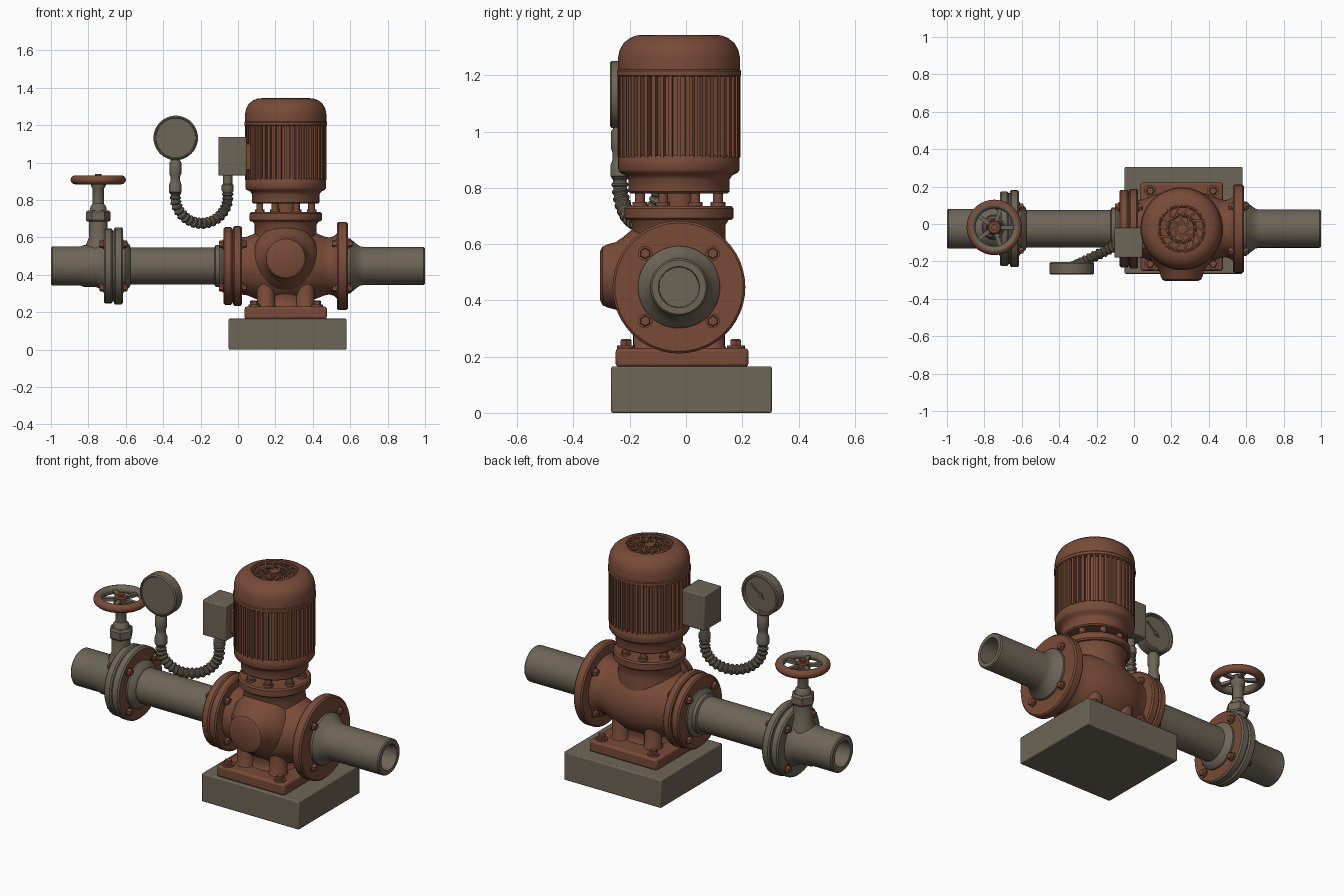
import bpy, bmesh, math
from math import sin, cos, pi, radians
from mathutils import Vector, Matrix

old = bpy.data.objects.get("Cube")
if old:
    bpy.data.objects.remove(old, do_unlink=True)


def material(name, rgb):
    m = bpy.data.materials.new(name)
    m.use_nodes = True
    m.diffuse_color = (*rgb, 1)
    m.node_tree.nodes["Principled BSDF"].inputs["Base Color"].default_value = (*rgb, 1)
    return m


RUST = material("rust_red_paint", (0.19, 0.07, 0.04))
GREY = material("warm_grey_metal", (0.155, 0.13, 0.095))

X, Y, Z = Vector((1, 0, 0)), Vector((0, 1, 0)), Vector((0, 0, 1))
CX, CY, PZ = 0.255, -0.025, 0.447      # motor axis and pipe height
PIPE = Vector((0, CY, PZ))
MOTOR = Vector((CX, CY, 0))
made = []


def finish(name, bm, *mats):
    bmesh.ops.recalc_face_normals(bm, faces=bm.faces[:])
    me = bpy.data.meshes.new(name)
    bm.to_mesh(me)
    bm.free()
    for m in mats:
        me.materials.append(m)
    ob = bpy.data.objects.new(name, me)
    bpy.context.collection.objects.link(ob)
    made.append(ob)
    return ob


def skin(bm, rings, close=False):
    # Bridge successive vertex rings and cap both ends
    for a, b in zip(rings, rings[1:] + ([rings[0]] if close else [])):
        n = len(a)
        for i in range(n):
            j = (i + 1) % n
            bm.faces.new((a[i], a[j], b[j], b[i]))
    if not close:
        bm.faces.new(rings[0])
        bm.faces.new(rings[-1])


def lathe(name, profile, mat, origin=MOTOR, axis=Z, seg=48, close=False, turn=0.0):
    # Profile holds (distance along axis, radius)
    bm = bmesh.new()
    rot = Vector((0, 0, 1)).rotation_difference(axis).to_matrix()
    rings = [[bm.verts.new(origin + rot @ Vector((r * cos(2 * pi * i / seg + turn),
                                                 r * sin(2 * pi * i / seg + turn), t)))
              for i in range(seg)] for t, r in profile]
    skin(bm, rings, close)
    return finish(name, bm, mat)


def disc(name, a, b, r, mat, origin=MOTOR, axis=Z, c=0.008, seg=48):
    return lathe(name, [(a, r - c), (a + c, r), (b - c, r), (b, r - c)], mat, origin, axis, seg)


def box(name, lo, hi, mat, bevel=0.008):
    bm = bmesh.new()
    lo, hi = Vector(lo), Vector(hi)
    bmesh.ops.create_cube(bm, size=1, matrix=Matrix.Translation((lo + hi) / 2)
                          @ Matrix.Diagonal((*(hi - lo), 1)))
    ob = finish(name, bm, mat)
    mod = ob.modifiers.new("soft_edges", "BEVEL")
    mod.width, mod.segments = bevel, 2
    return ob


def bars(name, count, r0, r1, width, z0, z1, mat, origin=MOTOR, slant=0.0):
    # Radial bars repeated round a vertical axis
    bm = bmesh.new()
    for i in range(count):
        mtx = (Matrix.Translation(origin) @ Matrix.Rotation(2 * pi * i / count, 4, 'Z')
               @ Matrix.Translation(((r0 + r1) / 2, 0, (z0 + z1) / 2))
               @ Matrix.Rotation(slant, 4, 'Z') @ Matrix.Diagonal((r1 - r0, width, z1 - z0, 1)))
        bmesh.ops.create_cube(bm, size=1, matrix=mtx)
    return finish(name, bm, mat)


def torus(name, major, minor, z, mat, origin, sides=12):
    prof = [(z + minor * sin(2 * pi * k / sides), major + minor * cos(2 * pi * k / sides))
            for k in range(sides)]
    return lathe(name, prof, mat, origin, close=True)


def flange_bolts(name, a, b, radius):
    # Four through bolts with a hex head and washer on each side
    for k in range(4):
        ang = pi / 4 + k * pi / 2
        o = PIPE + Vector((0, cos(ang), sin(ang))) * radius
        lathe(f"{name}_washer_{k}", [(a - .006, .026), (b + .006, .026)], RUST, o, X, 16)
        lathe(f"{name}_hex_{k}", [(a - .024, .017), (a - .02, .02), (b + .02, .02),
                                  (b + .024, .017)], RUST, o, X, 6)


# Plinth and foot plate
box("plinth", (-.05, -.266, 0), (.58, .305, .165), GREY, .006)
box("foot_plate", (.035, -.25, .163), (.475, .222, .23), RUST, .012)
for sx in (-1, 1):
    for sy in (-1, 1):
        o = Vector((CX + sx * .168, -.018 + sy * .195, 0))
        lathe("foot_bolt_washer", [(.225, .032), (.24, .032)], RUST, o, seg=20)
        lathe("foot_bolt", [(.235, .022), (.258, .022), (.262, .018)], RUST, o, seg=6)
        lathe("pedestal_column", [(.22, .058), (.24, .048), (.4, .048)], RUST,
              MOTOR + Vector((sx * .105, sy * .115, 0)), seg=24)
lathe("pedestal", [(.22, .15), (.235, .135), (.27, .128), (.34, .15)], RUST)

# Pump casing: horizontal barrel, vertical neck and front boss
lathe("pump_barrel", [(0, .165), (.02, .153), (.05, .157), (.09, .174), (.14, .19), (.2, .2),
                      (.255, .203), (.31, .2), (.37, .19), (.42, .174), (.46, .158), (.49, .152),
                      (.515, .16), (.54, .185)], RUST, PIPE, X)
lathe("pump_neck", [(.29, .12), (.32, .155), (.37, .172), (.56, .172), (.62, .166), (.67, .166),
                    (.69, .18)], RUST)
lathe("front_boss", [(0, .18), (.13, .18), (.17, .162), (.2, .137), (.225, .12), (.255, .112),
                     (.272, .104), (.28, .088)], RUST, Vector((CX, CY, .487)), -Y)

# Neck flange, coupling posts and shaft
disc("neck_flange", .685, .735, .194, RUST)
lathe("drive_shaft", [(.72, .055), (.8, .055)], RUST, seg=24)
for k in range(8):
    ang = pi / 8 + k * pi / 4
    o = MOTOR + Vector((cos(ang), sin(ang), 0)) * .15
    lathe(f"coupling_post_{k}", [(.72, .026), (.75, .026), (.75, .018), (.79, .018)], RUST, o, seg=12)

# Motor
lathe("motor_lower_housing", [(.78, .172), (.787, .18), (.83, .18), (.845, .19), (.855, .21),
                              (.865, .216), (.905, .216), (.915, .21)], RUST)
lathe("motor_core", [(.9, .196), (1.21, .196)], RUST, seg=64)
bars("motor_fins", 44, .185, .218, .014, .908, 1.205, RUST)
lathe("motor_fan_cover", [(1.196, .214), (1.2, .221), (1.215, .221), (1.22, .217), (1.262, .217),
                          (1.29, .211), (1.315, .197), (1.333, .174), (1.342, .15), (1.344, .128),
                          (1.328, .124)], RUST, seg=64)
bars("fan_grille_inner_bars", 8, .02, .075, .012, 1.325, 1.341, RUST, slant=.5)
bars("fan_grille_outer_bars", 14, .068, .13, .011, 1.325, 1.341, RUST, slant=-.5)
for r in (.072, .122):
    torus("fan_grille_ring", r, .008, 1.335, RUST, MOTOR, 8)
lathe("fan_grille_hub", [(1.325, .026), (1.343, .026)], RUST, seg=20)

# Outlet side flange and pipe
disc("outlet_flange", .53, .587, .236, RUST, PIPE, X)
flange_bolts("outlet", .53, .587, .17)
lathe("outlet_pipe", [(.57, .146), (.6, .146), (.625, .125), (.65, .106), (.67, .102), (.993, .102),
                      (1, .096), (1, .073), (.8, .07)], GREY, PIPE, X)

# Inlet side flanges and pipe
disc("inlet_flange_inner", -.026, .022, .213, RUST, PIPE, X)
disc("inlet_flange_outer", -.077, -.029, .208, RUST, PIPE, X)
lathe("inlet_flange_gasket", [(-.035, .195), (-.02, .195)], RUST, PIPE, X)
flange_bolts("inlet", -.077, .022, .165)
lathe("inlet_pipe", [(-.63, .135), (-.605, .135), (-.58, .114), (-.575, .1), (-.125, .1),
                     (-.12, .112), (-.1, .112), (-.085, .135), (-.06, .135)], GREY, PIPE, X)

# Valve flanges: the side facing the pump is painted
disc("valve_flange_outer", -.717, -.67, .2, GREY, PIPE, X)
facing = disc("valve_flange_inner", -.664, -.615, .206, GREY, PIPE, X)
facing.data.materials.append(RUST)
for p in facing.data.polygons:
    p.material_index = int(p.normal.x > .9)
lathe("valve_gasket", [(-.675, .19), (-.655, .19)], GREY, PIPE, X)
flange_bolts("valve", -.717, -.615, .165)
lathe("valve_pipe", [(-.8, .07), (-1, .073), (-1, .098), (-.993, .105), (-.84, .105), (-.825, .111),
                     (-.76, .112), (-.735, .125), (-.7, .145)], GREY, PIPE, X)

# Valve bonnet, stem and handwheel
WHEEL = Vector((-.747, -.018, 0))
lathe("valve_bonnet", [(.5, .07), (.56, .066), (.6, .05), (.69, .05)], GREY, WHEEL, seg=32)
lathe("valve_gland_nut", [(.685, .058), (.693, .066), (.735, .066), (.745, .055)], GREY, WHEEL, seg=6)
lathe("valve_stem", [(.74, .045), (.765, .042), (.78, .03), (.86, .03), (.875, .04), (.9, .04)],
      GREY, WHEEL, seg=24)
rim = torus("handwheel_rim", .124, .024, .908, GREY, WHEEL)
rim.data.materials.append(RUST)
for p in rim.data.polygons:
    out = (p.center - WHEEL).to_2d().normalized()
    p.material_index = int(p.normal.to_2d().dot(out) > .2)
bars("handwheel_spokes", 5, .02, .115, .022, .898, .916, GREY, WHEEL)
lathe("handwheel_hub", [(.89, .036), (.922, .036), (.928, .03)], RUST, WHEEL, seg=24)
lathe("handwheel_nut", [(.92, .018), (.938, .018)], RUST, WHEEL, seg=6)

# Junction box
box("junction_box", (-.105, -.18, .93), (.045, -.02, 1.137), GREY, .006)
box("junction_box_mount", (.03, -.13, .96), (.09, -.03, 1.1), RUST, .005)

# Corrugated hose hanging in a U between the box and the gauge
BOXEND, GEND = Vector((-.055, -.095, 0)), Vector((-.335, -.235, 0))
span = GEND - BOXEND
side = Z.cross(span).normalized()
bm = bmesh.new()
rings, steps = [], 84
for i in range(steps + 1):
    s = (i / steps) * 1.2 - .1
    a = pi * min(max(s, 0), 1)
    lift = max(-s, s - 1, 0) * .45
    centre = BOXEND + span * (1 - cos(a)) / 2 + Z * (.815 - .14 * sin(a) + lift)
    tangent = (span * sin(a) / 2 - Z * .14 * cos(a)).normalized()
    across = tangent.cross(side)
    r = .03 if i % 4 < 2 else .024
    rings.append([bm.verts.new(centre + (side * cos(2 * pi * k / 16) + across * sin(2 * pi * k / 16)) * r)
                  for k in range(16)])
skin(bm, rings)
finish("corrugated_hose", bm, GREY)
lathe("hose_box_fitting", [(.84, .026), (.85, .032), (.88, .032), (.885, .025), (.935, .025)],
      GREY, BOXEND, seg=20)
lathe("hose_gauge_coupling", [(.835, .027), (.842, .034), (.88, .034), (.9, .026), (.925, .026),
                              (.94, .032), (1, .032), (1.01, .025), (1.04, .025)], GREY, GEND, seg=20)

# Pressure gauge, dial facing the rear
DIAL = Vector((-.333, -.27, 1.132))
lathe("gauge_case", [(.004, .102), (.004, .105), (0, .107), (0, .112), (.006, .119), (.06, .119),
                     (.066, .114), (.066, .105), (.052, .101)], GREY, DIAL, Y)
lathe("gauge_needle_hub", [(.05, .012), (.062, .012)], GREY, DIAL, Y, 16)
needle = box("gauge_needle", (-.03, .055, -.005), (.08, .06, .005), GREY, .001)
needle.matrix_world = Matrix.Translation(DIAL) @ Matrix.Rotation(radians(-40), 4, 'Y')

# Smooth curved surfaces while keeping hard edges
bpy.ops.object.select_all(action='DESELECT')
for ob in made:
    ob.select_set(True)
bpy.context.view_layer.objects.active = made[0]
bpy.ops.object.shade_smooth_by_angle(angle=radians(35))
